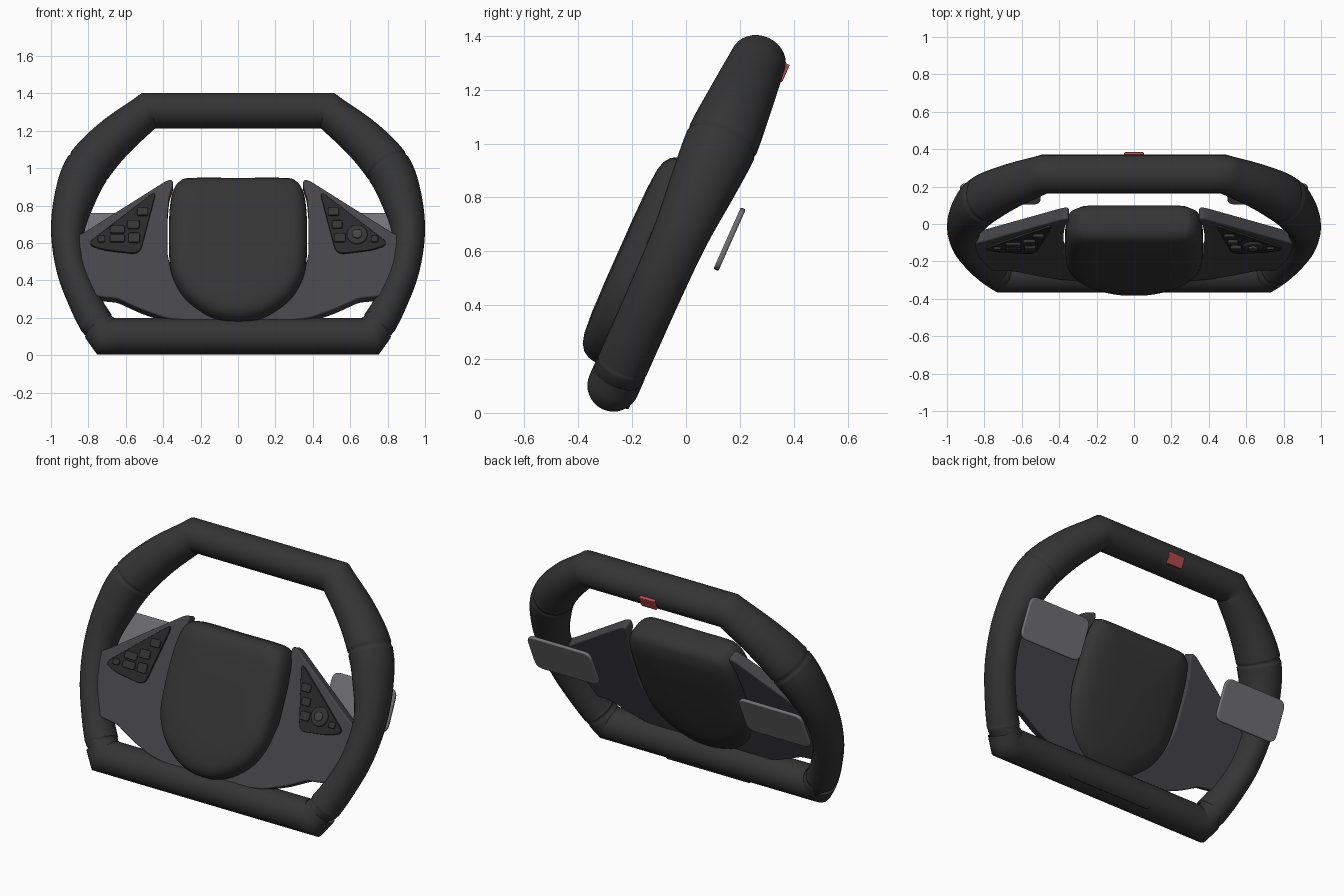
import bpy, bmesh, math
from mathutils import Vector, Matrix

if "Cube" in bpy.data.objects:
    bpy.data.objects.remove(bpy.data.objects["Cube"])

# Wheel frame: x right, y = depth behind the wheel plane, z = up along the plane
TILT = Matrix.Translation((0, -0.003, 0.70)) @ Matrix.Rotation(math.radians(-24), 4, 'X')

def mat(name, c):
    m = bpy.data.materials.new(name)
    m.diffuse_color = (*c, 1)
    m.use_nodes = True
    m.node_tree.nodes["Principled BSDF"].inputs["Base Color"].default_value = m.diffuse_color
    return m

LEATHER = mat("leather", (0.035, 0.035, 0.035))
PLASTIC = mat("plastic", (0.06, 0.06, 0.066))
BLACK = mat("black", (0.022, 0.022, 0.022))
METAL = mat("metal", (0.17, 0.17, 0.18))
RED = mat("red", (0.5, 0.07, 0.08))

def finish(bm, name, m, bevel=0, angle=40):
    bmesh.ops.recalc_face_normals(bm, faces=bm.faces[:])
    me = bpy.data.meshes.new(name)
    bm.to_mesh(me)
    bm.free()
    ob = bpy.data.objects.new(name, me)
    bpy.context.collection.objects.link(ob)
    me.materials.append(m)
    ob.matrix_world = TILT
    if bevel:
        b = ob.modifiers.new("bevel", 'BEVEL')
        b.width, b.segments, b.limit_method = bevel, 3, 'ANGLE'
        b.angle_limit = math.radians(50)
    bpy.ops.object.select_all(action='DESELECT')
    ob.select_set(True)
    bpy.context.view_layer.objects.active = ob
    bpy.ops.object.shade_smooth_by_angle(angle=math.radians(angle))
    return ob

def rounded(pts, r, n=5):
    """Round every corner of a polygon with a quadratic curve."""
    out = []
    for i, p in enumerate(pts):
        p = Vector(p)
        a, b = Vector(pts[i - 1]) - p, Vector(pts[(i + 1) % len(pts)]) - p
        a = p + a.normalized() * min(r, a.length * 0.45)
        b = p + b.normalized() * min(r, b.length * 0.45)
        for k in range(n + 1):
            t = k / n
            out.append(a * (1 - t) ** 2 + p * 2 * t * (1 - t) + b * t * t)
    return out

def plate(name, pts, y0, y1, m, bevel=0, side=1):
    bm = bmesh.new()
    f = bm.faces.new([bm.verts.new((side * p[0], y0, p[1])) for p in pts])
    g = bmesh.ops.extrude_face_region(bm, geom=[f])
    bmesh.ops.translate(bm, vec=(0, y1 - y0, 0),
                        verts=[v for v in g['geom'] if isinstance(v, bmesh.types.BMVert)])
    return finish(bm, name, m, bevel)

def rect(x, z, w, h, r):
    return rounded([(x - w/2, z - h/2), (x + w/2, z - h/2), (x + w/2, z + h/2), (x - w/2, z + h/2)], r)

def circle(x, z, r, n=32):
    return [(x + r * math.cos(math.tau * k / n), z + r * math.sin(math.tau * k / n)) for k in range(n)]

def catmull(p, n):
    q = [2 * p[0] - p[1]] + p + [2 * p[-1] - p[-2]]
    out = []
    for i in range(1, len(q) - 2):
        a, b, c, d = q[i - 1:i + 3]
        for k in range(n):
            t = k / n
            out.append(0.5 * (2*b + (c - a)*t + (2*a - 5*b + 4*c - d)*t*t + (3*b - a - 3*c + d)*t**3))
    return out + [p[-1]]

# Rim: (x, z, in-plane radius, depth radius) along the right half, top to bottom
keys = [Vector(k) for k in [
    (.48, .665, .094, .105), (.665, .50, .112, .122), (.80, .335, .122, .135),
    (.868, .17, .112, .124), (.910, -.04, .090, .104), (.888, -.26, .083, .098),
    (.818, -.455, .086, .097), (.752, -.585, .092, .097), (.705, -.655, .097, .097)]]
N = 8
path = catmull(keys, N)
half = [Vector((.43, .665, .094, .105))]
for i, p in enumerate(path):
    if i in (2 * N, 7 * N):                      # stitched seam: narrow groove
        t = (path[i + 1] - path[i - 1]).normalized()
        for d, s in ((-.014, 1), (-.006, .96), (.006, .96), (.014, 1)):
            q = p + t * d
            q[2], q[3] = p[2] * s, p[3] * s
            half.append(q)
    else:
        half.append(p)
half.append(Vector((.65, -.655, .097, .097)))
loop = half + [Vector((-p[0], p[1], p[2], p[3])) for p in reversed(half)]
bm = bmesh.new()
rings, M = [], 32
for i, p in enumerate(loop):
    a = (p.xy - loop[i - 1].xy).normalized()
    b = (loop[(i + 1) % len(loop)].xy - p.xy).normalized()
    t = (a + b).normalized()
    n = Vector((-t.y, t.x)) / max(t.dot(a), .7)  # mitred corner
    rings.append([bm.verts.new((p[0] + n.x * p[2] * math.cos(u), p[3] * math.sin(u),
                                p[1] + n.y * p[2] * math.cos(u)))
                  for u in (math.tau * k / M for k in range(M))])
for i, r in enumerate(rings):
    s = rings[i - 1]
    for k in range(M):
        bm.faces.new((s[k], s[(k + 1) % M], r[(k + 1) % M], r[k]))
finish(bm, "rim", LEATHER, angle=60)

# Centre pad: shield outline lofted through inset rings
right = [Vector(p) for p in [(0, .222), (.25, .222), (.315, .203), (.352, .14), (.368, 0), (.368, -.2),
                             (.35, -.34), (.285, -.465), (.18, -.555), (.08, -.598), (0, -.605)]]
c = catmull(right, 4)
outline = c + [Vector((-p.x, p.y)) for p in reversed(c[1:-1])]
mid = Vector((0, -.18))
bm = bmesh.new()
rings = []
for y, s in ((.05, .35), (.045, .7), (.03, .9), (.005, .98), (-.03, 1), (-.09, 1), (-.125, .985),
             (-.15, .95), (-.168, .89), (-.178, .8), (-.184, .6), (-.186, .3)):
    rings.append([bm.verts.new((mid.x + (p.x - mid.x) * s, y, mid.y + (p.y - mid.y) * s)) for p in outline])
for r, s in zip(rings, rings[1:]):
    for k in range(len(r)):
        j = (k + 1) % len(r)
        bm.faces.new((r[k], r[j], s[j], s[k]))
bm.faces.new(rings[0])
bm.faces.new(rings[-1])
finish(bm, "centre_pad", LEATHER, angle=60)

# Parts on both sides: spokes, button panels and shift paddles
spoke = [(.345, .20), (.352, .235), (.385, .225), (.82, -.075), (.87, -.10), (.87, -.40), (.79, -.44),
         (.74, -.452), (.645, -.462), (.52, -.525), (.39, -.575), (.08, -.63), (.08, -.56),
         (.27, -.46), (.35, -.33), (.378, -.2), (.378, 0), (.368, .13)]
panel = rounded([(.435, .165), (.81, -.15), (.72, -.185), (.525, -.21)], .05)
for side, tag in ((-1, "left"), (1, "right")):
    plate("spoke_" + tag, rounded(spoke, .025, 3), -.07, 0, PLASTIC, .008, side)
    plate("button_panel_" + tag, panel, -.082, -.06, BLACK, .006, side)
    plate("paddle_" + tag, rect(.715, .017, .43, .25, .05), .163, .183, METAL, .006, side)

# Buttons: (x, z, width, height)
left = [(-.51, .035, .06, .045), (-.56, -.04, .065, .05), (-.645, -.07, .08, .042),
        (-.645, -.122, .08, .042), (-.555, -.118, .06, .055), (-.73, -.125, .04, .035)]
right_b = [(.51, .035, .06, .045), (.53, -.04, .055, .045), (.545, -.118, .06, .05), (.73, -.125, .04, .035)]
for i, b in enumerate(left + right_b):
    plate("button_%d" % (i + 1), rect(*b, .012), -.097, -.07, LEATHER, .005)
plate("dial", circle(.637, -.098, .055), -.094, -.07, LEATHER, .006)
plate("dial_centre", circle(.637, -.098, .026), -.104, -.07, PLASTIC, .005)

# Red marker on the back of the top grip and trim strip under the bottom grip
plate("top_marker", rect(0, .664, .105, .07, .008), .09, .114, RED, .004)
plate("bottom_trim", rect(0, -.685, .58, .06, .02), .04, .087, BLACK, .006)
